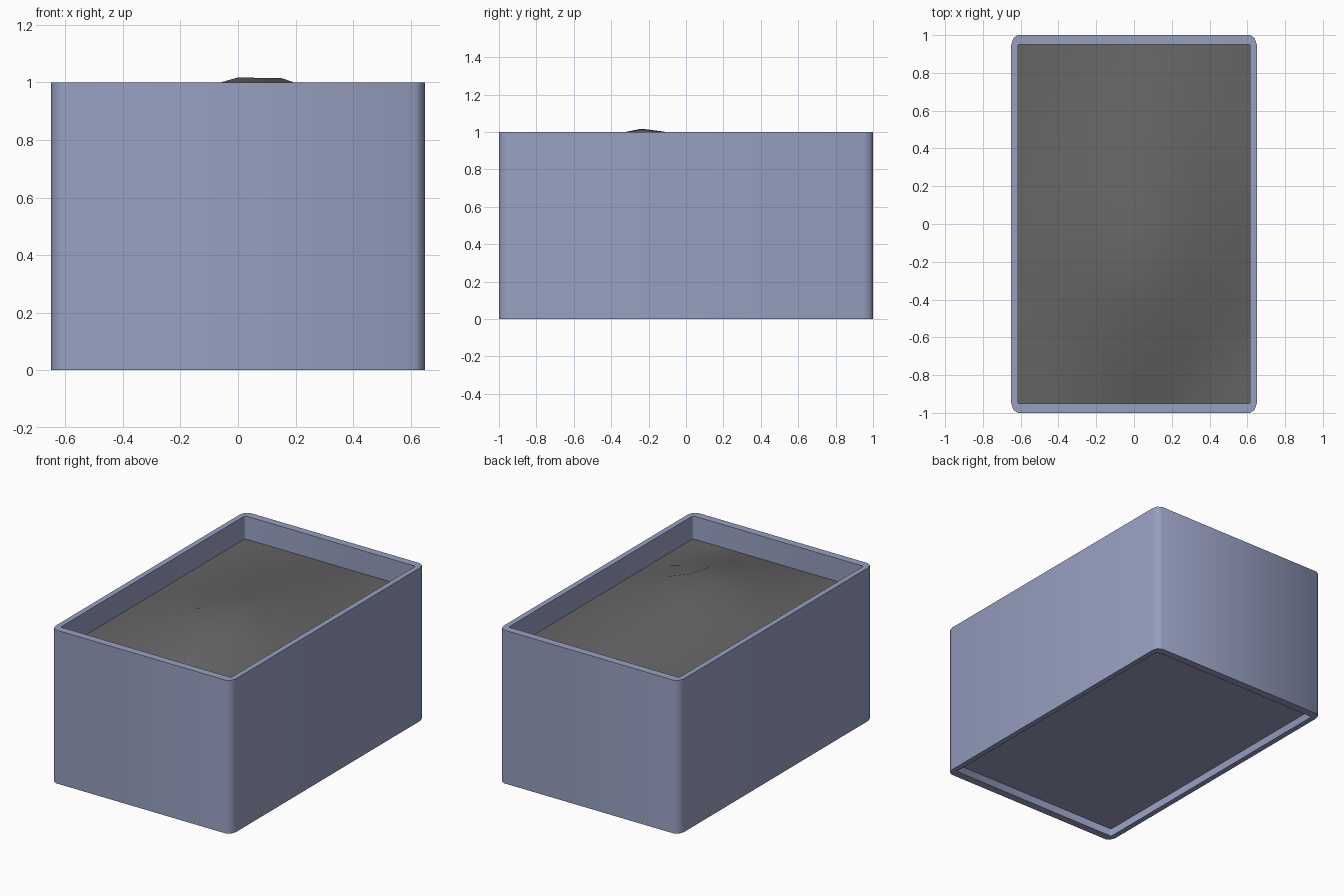
import bpy, bmesh, math, random

random.seed(4)
cube = bpy.data.objects.get("Cube")
if cube:
    bpy.data.objects.remove(cube, do_unlink=True)


def material(name, rgb):
    m = bpy.data.materials.new(name)
    m.use_nodes = True
    col = (*rgb, 1.0)
    m.diffuse_color = col
    m.node_tree.nodes["Principled BSDF"].inputs["Base Color"].default_value = col
    return m


blue = material("dusty blue", (0.31, 0.35, 0.53))
soil_grey = material("dark soil grey", (0.13, 0.13, 0.13))

HX, HY = 0.65, 1.0          # outer half sizes
IX, IY = 0.615, 0.95        # inner half sizes
HEIGHT, FLOOR, SOIL = 1.0, 0.05, 0.85


def finish(name, bm, mat, angle):
    bmesh.ops.recalc_face_normals(bm, faces=bm.faces)
    mesh = bpy.data.meshes.new(name)
    bm.to_mesh(mesh)
    bm.free()
    mesh.materials.append(mat)
    obj = bpy.data.objects.new(name, mesh)
    bpy.context.collection.objects.link(obj)
    bpy.ops.object.select_all(action="DESELECT")
    obj.select_set(True)
    bpy.context.view_layer.objects.active = obj
    bpy.ops.object.shade_smooth_by_angle(angle=math.radians(angle))
    return obj


def ring(bm, hx, hy, rx, ry, z):
    """Rectangle with two-segment corners, counter-clockwise."""
    verts = []
    for sx, sy in ((1, 1), (-1, 1), (-1, -1), (1, -1)):
        corner = [(0, 1), (0.32, 0.32), (1, 0)]
        if sx * sy < 0:
            corner.reverse()
        for a, b in corner:
            verts.append(bm.verts.new((sx * (hx - a * rx), sy * (hy - b * ry), z)))
    return verts


def bridge(bm, a, b):
    n = len(a)
    for i in range(n):
        j = (i + 1) % n
        bm.faces.new((a[i], a[j], b[j], b[i]))


# Walls: a closed tube with a flat rim at top and bottom
bm = bmesh.new()
outer = (HX, HY, HX - IX, HY - IY)
inner = (IX, IY, 0.006, 0.008)
loops = [ring(bm, *outer, 0), ring(bm, *outer, HEIGHT),
         ring(bm, *inner, HEIGHT), ring(bm, *inner, 0)]
for k in range(4):
    bridge(bm, loops[k], loops[(k + 1) % 4])
finish("planter_walls", bm, blue, 60)

# Floor: slab set up inside the walls
bm = bmesh.new()
low = ring(bm, *inner, FLOOR)
high = ring(bm, *inner, 2 * FLOOR)
bridge(bm, low, high)
bm.faces.new(low)
bm.faces.new(high)
finish("planter_floor", bm, blue, 60)

# Soil: coarse grid heaped toward an off-centre peak
bm = bmesh.new()
bmesh.ops.create_grid(bm, x_segments=8, y_segments=8, size=1)
PX, PY = 0.08, -IY / 4


def slope(p, peak, half):
    reach = half - peak if p > peak else half + peak
    return 1 - min(1, abs(p - peak) / reach) ** 1.3


for v in bm.verts:
    x, y = v.co.x * IX, v.co.y * IY
    rise = slope(x, PX, IX) * slope(y, PY, IY)
    edge = max(abs(v.co.x), abs(v.co.y)) > 0.99
    summit = abs(y - PY) < 0.05 and abs(x - PX) < 0.1
    dip = 0 if edge or summit else random.uniform(0, 0.014)
    v.co = (x, y, SOIL + 0.178 * rise - dip)
bmesh.ops.triangulate(bm, faces=bm.faces)
finish("soil", bm, soil_grey, 60)
